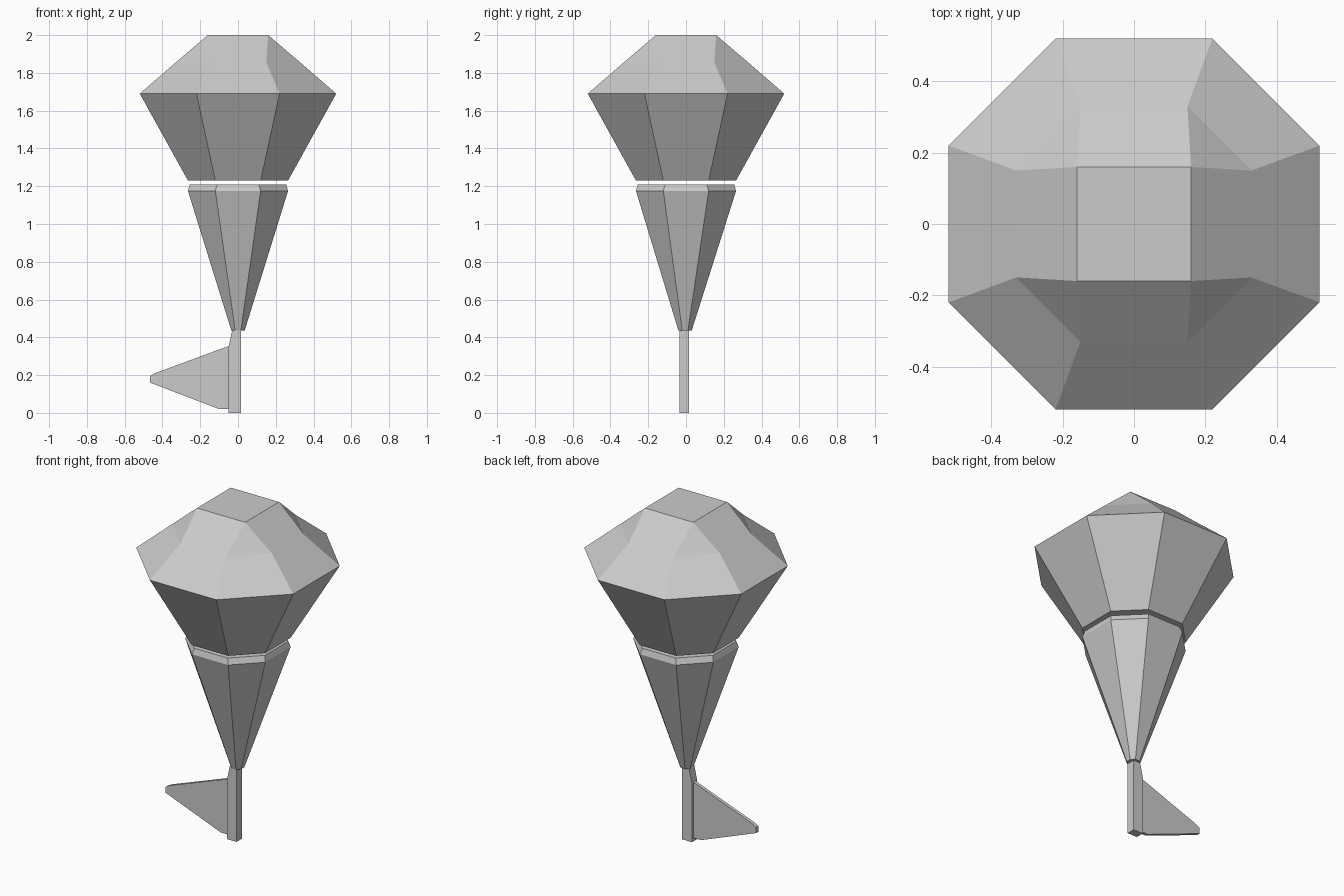
import bpy, bmesh

if "Cube" in bpy.data.objects:
    bpy.data.objects.remove(bpy.data.objects["Cube"])


def make_object(name, bm):
    bmesh.ops.remove_doubles(bm, verts=bm.verts, dist=0.0005)
    bmesh.ops.dissolve_degenerate(bm, dist=0.0005, edges=bm.edges)
    bmesh.ops.recalc_face_normals(bm, faces=bm.faces)
    mesh = bpy.data.meshes.new(name)
    bm.to_mesh(mesh)
    bm.free()
    obj = bpy.data.objects.new(name, mesh)
    bpy.context.collection.objects.link(obj)
    return obj


def loft(name, rings):
    """Stack rings of points, bridge them with quads and cap both ends."""
    bm = bmesh.new()
    loops = [[bm.verts.new(p) for p in ring] for ring in rings]
    n = len(loops[0])
    for low, high in zip(loops, loops[1:]):
        for i in range(n):
            j = (i + 1) % n
            bm.faces.new((low[i], low[j], high[j], high[i]))
    bm.faces.new(loops[0][::-1])
    bm.faces.new(loops[-1])
    return make_object(name, bm)


def octagon(z, a, b, cx=0.0, cy=0.0):
    """Octagon with flat sides at distance a and half side length b."""
    pts = [(a, -b), (a, b), (b, a), (-b, a), (-a, b), (-a, -b), (-b, -a), (b, -a)]
    return [(x + cx, y + cy, z) for x, y in pts]


def rect(z, x0, x1, y0, y1):
    return [(x0, y0, z), (x1, y0, z), (x1, y1, z), (x0, y1, z)]


# Upper faceted head: octagon narrowing to a square top
loft("upper_head", [
    octagon(1.23, 0.265, 0.12),
    octagon(1.69, 0.52, 0.22),
    octagon(1.855, 0.33, 0.15),
    octagon(2.0, 0.16, 0.16),
])

# Lower cone with a short rim
loft("lower_cone", [
    octagon(0.435, 0.035, 0.015, 0, -0.005),
    octagon(1.175, 0.265, 0.12),
    octagon(1.21, 0.255, 0.11),
])

# Stem
loft("stem", [
    rect(0.0, -0.05, 0.015, -0.035, 0.015),
    rect(0.35, -0.05, 0.015, -0.035, 0.015),
    rect(0.44, -0.03, 0.015, -0.035, 0.015),
])

# Thin leaf blade on the left of the stem
outline = [(-0.04, 0.355), (-0.06, 0.35), (-0.44, 0.21), (-0.465, 0.195),
           (-0.465, 0.16), (-0.10, 0.02), (-0.04, 0.02)]
loft("leaf", [[(x, y, z) for x, z in outline] for y in (-0.02, 0.0)])
